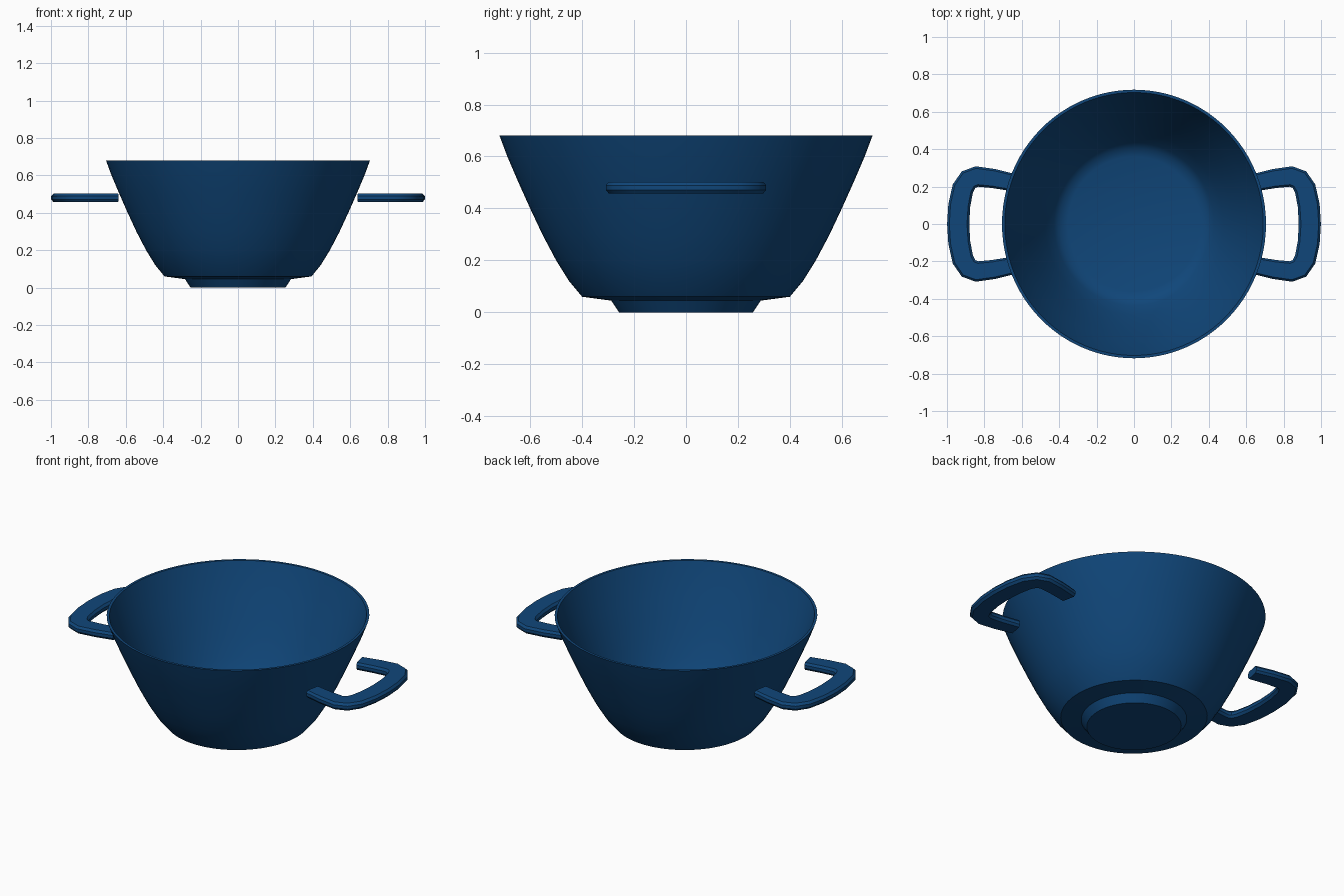
import bpy, bmesh, math
from mathutils import Vector

default = bpy.data.objects.get("Cube")
if default:
    bpy.data.objects.remove(default, do_unlink=True)

blue = bpy.data.materials.new("deep blue")
blue.use_nodes = True
colour = (0.005, 0.062, 0.195, 1)
blue.diffuse_color = colour
blue.node_tree.nodes["Principled BSDF"].inputs["Base Color"].default_value = colour


def finish(bm, name, angle):
    """Turn a bmesh into a shaded, coloured object."""
    bmesh.ops.remove_doubles(bm, verts=bm.verts, dist=0.0001)
    bmesh.ops.recalc_face_normals(bm, faces=bm.faces)
    mesh = bpy.data.meshes.new(name)
    bm.to_mesh(mesh)
    bm.free()
    mesh.materials.append(blue)
    obj = bpy.data.objects.new(name, mesh)
    bpy.context.collection.objects.link(obj)
    bpy.ops.object.select_all(action='DESELECT')
    obj.select_set(True)
    bpy.context.view_layer.objects.active = obj
    bpy.ops.object.shade_smooth_by_angle(angle=math.radians(angle))
    return obj


def lathe(name, profile, angle, segments=96):
    """Revolve a radius/height profile about z."""
    bm = bmesh.new()
    verts = [bm.verts.new((r, 0, z)) for r, z in profile]
    edges = [bm.edges.new(pair) for pair in zip(verts, verts[1:])]
    bmesh.ops.spin(bm, geom=verts + edges, cent=(0, 0, 0), axis=(0, 0, 1),
                   angle=math.tau, steps=segments, use_merge=True)
    return finish(bm, name, angle)


# Bowl: foot, underside ledge, curved wall, thin rim and rounded inside floor
wall = [(0.40, 0.06), (0.45, 0.12), (0.50, 0.2), (0.553, 0.3), (0.6, 0.4),
        (0.645, 0.5), (0.688, 0.6), (0.718, 0.68)]
foot = [(0, 0), (0.258, 0), (0.288, 0.045)]
inside = [(r - 0.015, z) for r, z in reversed(wall[1:])]
floor = [(0.405, 0.09), (0.36, 0.075), (0, 0.07)]
bowl = lathe("bowl", foot + wall + inside + floor, 30)
bowl.scale.x = 0.983

# Handles: flat chamfered bar swept along a rounded bracket path
half_path = [(0.648, 0.222), (0.75, 0.243), (0.84, 0.254), (0.885, 0.237),
             (0.915, 0.19), (0.934, 0.1)]
path = [Vector((x, y, 0)) for x, y in half_path + [(0.94, 0)]]
path += [Vector((x, -y, 0)) for x, y in reversed(half_path)]
quarter = [(1, 0.009), (0.8, 0.022)]
section = (quarter + [(-w, h) for w, h in reversed(quarter)]
           + [(-w, -h) for w, h in quarter]
           + [(w, -h) for w, h in reversed(quarter)])

for side, name in ((1, "left_handle"), (-1, "right_handle")):
    bm = bmesh.new()
    rings = []
    for i, p in enumerate(path):
        before = (p - path[i - 1]).normalized() if i else Vector()
        after = (path[i + 1] - p).normalized() if i < len(path) - 1 else Vector()
        t = (before + after).normalized()
        out = Vector((t.y, -t.x, 0))
        half_width = 0.047 + 0.012 * (p.x - path[0].x) / 0.29
        rings.append([bm.verts.new((side * (p.x + out.x * w * half_width),
                                    p.y + out.y * w * half_width, 0.48 + h))
                      for w, h in section])
    for a, b in zip(rings, rings[1:]):
        for j in range(len(section)):
            k = (j + 1) % len(section)
            bm.faces.new((a[j], a[k], b[k], b[j]))
    bm.faces.new(rings[0])
    bm.faces.new(rings[-1])
    finish(bm, name, 35)
